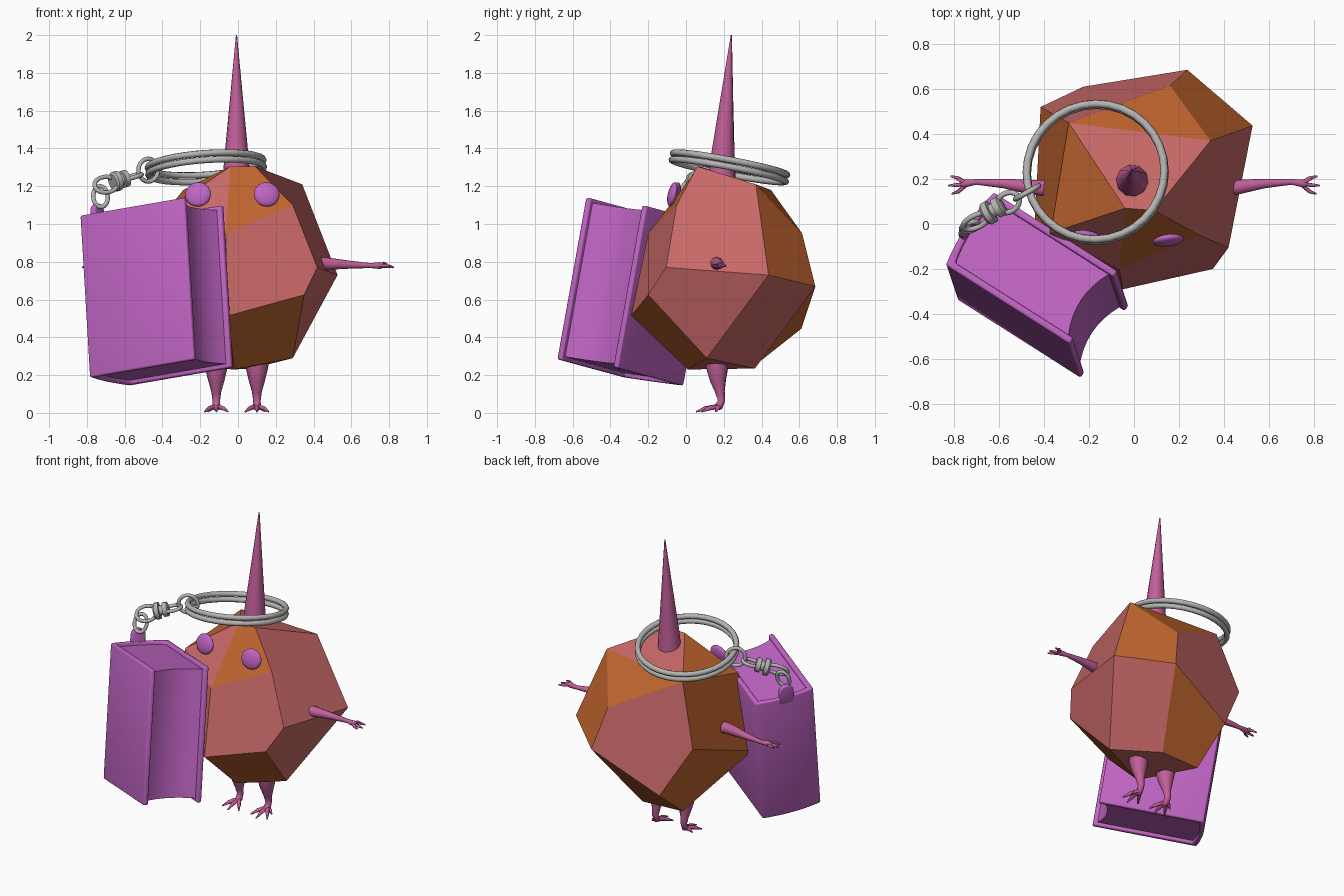
import bpy, bmesh, math
from mathutils import Vector, Matrix

if "Cube" in bpy.data.objects:
    bpy.data.objects.remove(bpy.data.objects["Cube"])


def material(name, rgb):
    m = bpy.data.materials.new(name)
    m.diffuse_color = (*rgb, 1)
    m.use_nodes = True
    m.node_tree.nodes["Principled BSDF"].inputs["Base Color"].default_value = m.diffuse_color
    return m


ROSE = material("rose_stone", (0.57, 0.14, 0.135))
ORANGE = material("orange_stone", (0.53, 0.13, 0.028))
PINK = material("pink_limb", (0.54, 0.115, 0.32))
PURPLE = material("purple", (0.53, 0.13, 0.55))
STEEL = material("steel", (0.46, 0.46, 0.45))


def finish(name, bm, mats, smooth=35):
    bmesh.ops.recalc_face_normals(bm, faces=bm.faces[:])
    me = bpy.data.meshes.new(name)
    bm.to_mesh(me)
    bm.free()
    for m in mats:
        me.materials.append(m)
    ob = bpy.data.objects.new(name, me)
    bpy.context.collection.objects.link(ob)
    if smooth:
        bpy.ops.object.select_all(action='DESELECT')
        ob.select_set(True)
        bpy.context.view_layer.objects.active = ob
        bpy.ops.object.shade_smooth_by_angle(angle=math.radians(smooth))
    return ob


def join(bm, a, b):
    n = len(a)
    for k in range(n):
        bm.faces.new((a[k], a[(k + 1) % n], b[(k + 1) % n], b[k]))


def add_tube(bm, path, sides=10):
    """Round capped tube through (point, radius) pairs."""
    pts = [Vector(p) for p, r in path]
    n, rings = len(pts), []
    ref = Vector((0.13, 0.31, 0.94))
    if abs((pts[1] - pts[0]).normalized().dot(ref)) > 0.8:
        ref = Vector((0.95, 0.2, 0.1))
    for i, (p, r) in enumerate(path):
        t = (pts[min(i + 1, n - 1)] - pts[max(i - 1, 0)]).normalized()
        u = t.cross(ref).normalized()
        v = t.cross(u)
        angles = [k * math.tau / sides for k in range(sides)]
        rings.append([bm.verts.new(pts[i] + r * (u * math.cos(q) + v * math.sin(q))) for q in angles])
    for a, b in zip(rings, rings[1:]):
        join(bm, a, b)
    bm.faces.new(rings[0])
    bm.faces.new(rings[-1])


def frame(center, x_dir, normal):
    """Matrix with local z on the normal and local x near x_dir."""
    z = Vector(normal).normalized()
    y = z.cross(Vector(x_dir)).normalized()
    x = y.cross(z)
    return Matrix.Translation(center) @ Matrix((x, y, z)).transposed().to_4x4()


def ring(name, mat, rx, ry, r, steps=24, sides=8, offsets=(0,)):
    """Oval wire loops lying in the local xy plane."""
    bm = bmesh.new()
    for h in offsets:
        loops = []
        for i in range(steps):
            a = i * math.tau / steps
            loops.append([bm.verts.new(mat @ Vector(((rx + r * math.cos(q)) * math.cos(a),
                                                     (ry + r * math.cos(q)) * math.sin(a), h + r * math.sin(q))))
                          for q in [k * math.tau / sides for k in range(sides)]])
        for i in range(steps):
            join(bm, loops[i - 1], loops[i])
    return finish(name, bm, [STEEL], 60)


def prism(name, outline, half, mat, matrix, bevel=0):
    """Extrude an xy outline to +-half in local z, then bevel sharp edges."""
    bm = bmesh.new()
    face = bm.faces.new([bm.verts.new((x, y, -half)) for x, y in outline])
    top = bmesh.ops.extrude_face_region(bm, geom=[face])
    bmesh.ops.translate(bm, verts=[v for v in top["geom"] if isinstance(v, bmesh.types.BMVert)], vec=(0, 0, 2 * half))
    bmesh.ops.recalc_face_normals(bm, faces=bm.faces[:])
    if bevel:
        sharp = [e for e in bm.edges if e.calc_face_angle(0) > 0.6]
        bmesh.ops.bevel(bm, geom=sharp, offset=bevel, segments=3, profile=0.5, affect='EDGES')
    bm.transform(matrix)
    return finish(name, bm, [mat], 40)


# Faceted stone body
P = dict(a=(.09, .06, 1.305), b=(-.04, .07, 1.305), c=(.34, .37, 1.21), d=(.29, -.05, 1.10), e=(.42, -.105, .77),
         f=(.527, .437, .73), g=(-.05, -.29, .515), h=(.35, -.2, .625), i=(.29, .11, .29), j=(.237, .685, .67),
         k=(-.225, .61, .445), l=(.16, .615, .95), m=(-.29, .45, 1.18), n=(-.065, -.2, .95), o=(-.415, .52, .78),
         p=(-.445, -.08, .55), q=(-.37, -.04, 1.08), r=(.075, .365, .235), s=(-.22, .35, .24), t=(-.02, .01, .23))
bm = bmesh.new()
V = {key: bm.verts.new(co) for key, co in P.items()}
for index, group in enumerate(("acfed efih dehgn abmc fjri jlmok rsti gtsp gpqn bnq",
                               "badn ghit cfjl clm jksr kops bmq mopq")):
    for word in group.split():
        bm.faces.new([V[ch] for ch in word]).material_index = index
finish("stone_body", bm, [ROSE, ORANGE], 0)

# Horn
bm = bmesh.new()
add_tube(bm, [((-.008, .19, 1.22), .075), ((-.008, .194, 1.35), .065), ((-.008, .215, 1.65), .036),
              ((-.008, .24, 2.0), .003)], 10)
finish("horn", bm, [PINK], 50)

# Arms with fingers, legs with toes, and eyes
for side, s in (("left", -1), ("right", 1)):
    bm = bmesh.new()
    add_tube(bm, [((s * .40, .16, .79), .038), ((s * .47, .165, .79), .033), ((s * .58, .18, .785), .022),
                  ((s * .70, .187, .78), .013), ((s * .75, .18, .78), .018), ((s * .77, .178, .78), .012)])
    for dx, dy, dz in ((.085, -.008, -.005), (.075, .033, 0), (.07, -.045, 0), (.05, .02, .012)):
        w = Vector((s * .74, .179, .78))
        add_tube(bm, [(w, .010), (w + Vector((s * dx * .6, dy * .8, dz)), .009),
                      (w + Vector((s * dx, dy, dz - .004)), .004)], 6)
    finish(side + "_arm", bm, [PINK], 60)

    cx = -.115 if s < 0 else .10
    bm = bmesh.new()
    add_tube(bm, [((cx, .165, .32), .066), ((cx, .165, .24), .06), ((cx, .17, .17), .043), ((cx, .18, .11), .026),
                  ((cx, .188, .065), .02), ((cx, .175, .035), .022), ((cx, .15, .025), .016)])
    for dx, dy in ((0, -.125), (-.062, -.095), (.062, -.095), (s * .045, -.02)):
        w = Vector((cx, .178, .036))
        add_tube(bm, [(w, .014), (w + Vector((dx * .6, dy * .6, -.012)), .012),
                      (w + Vector((dx, dy, -.03)), .004)], 6)
    finish(side + "_leg", bm, [PINK], 60)

    bm = bmesh.new()
    bmesh.ops.create_uvsphere(bm, u_segments=20, v_segments=12, radius=1)
    bm.transform(frame((.152, -.072, 1.157) if s > 0 else (-.212, -.055, 1.157), (1, 0, 0), (.13 * s, -.95, .22))
                 @ Matrix.Diagonal((.069, .066, .023, 1)))
    finish(side + "_eye", bm, [PURPLE], 60)

# Book: wrap-around cover with rounded spine, and hollow-edged page block
Z = Vector((-.058, .175, .98)).normalized()
X = Vector((.838, -.538, .108))
book = frame(Vector((-.431, -.27, .6475)) - X * .009 - Z * .006, X, Z)
W, T, H, C = .339, .195, .436, .032


def bow(x, y, depth, n=9):
    """Curved edge from y to -y, bulging toward -x."""
    return [(x - depth * (1 - k * k), y * k) for k in [1 - 2 * i / (n - 1) for i in range(n)]]


outer = [(W, T)] + bow(-W + .02, T, .02) + [(W, -T)]
inner = [(W, -T + C)] + bow(-W + .05, -(T - C), .02) + [(W, T - C)]
prism("book_cover", outer + inner, H, PURPLE, book, .010)
pages = bow(W - .025, T - C + .004, .042) + bow(-W + .04, -(T - C + .004), .01)
prism("book_pages", pages, H - .022, PURPLE, book)

# Hanging tab on top of the spine
tab = [(-.046, -.06)] + [(.046 * -math.cos(a), .02 + .046 * math.sin(a)) for a in [i * math.pi / 8 for i in range(9)]]
tab += [(.046, -.06)]
tab_at = book @ Vector((-W + .012, -.01, H + .02))
across = book.to_3x3() @ Vector((0, 1, 0))
prism("book_tab", tab, .016, PURPLE, frame(tab_at, across, across.cross(Z)), .006)

# Double split ring
ring("split_ring", frame((-.17, .23, 1.30), (1, 0, 0), (-.07, .19, 1)), .307, .307, .0175, 32, 8, (-.018, .018))

# Chain: connecting ring, swivel with its two loops, last link
axis = Vector((-.84, -.48, -.25)).normalized()
flat = axis.cross(Vector((0, 0, 1)))
ring("connecting_ring", frame((-.475, .14, 1.285), axis, flat), .060, .060, .012)
ring("swivel_front_loop", frame((-.56, .095, 1.25), axis, axis.cross(flat)), .055, .042, .012)
ring("swivel_back_loop", frame((-.70, .012, 1.208), axis, flat + axis.cross(flat) * .7), .066, .048, .012)
ring("last_link", frame((-.728, -.012, 1.145), (.1, 0, 1), (.25, -.85, .3)), .058, .040, .012)
bm = bmesh.new()
mid = Vector((-.625, .062, 1.232))
add_tube(bm, [(mid + axis * t, r) for t, r in
              ((-.048, .036), (-.042, .046), (-.014, .046), (-.012, .032), (.008, .032), (.010, .054),
               (.036, .054), (.046, .044))], 14)
finish("swivel_barrel", bm, [STEEL], 40)
